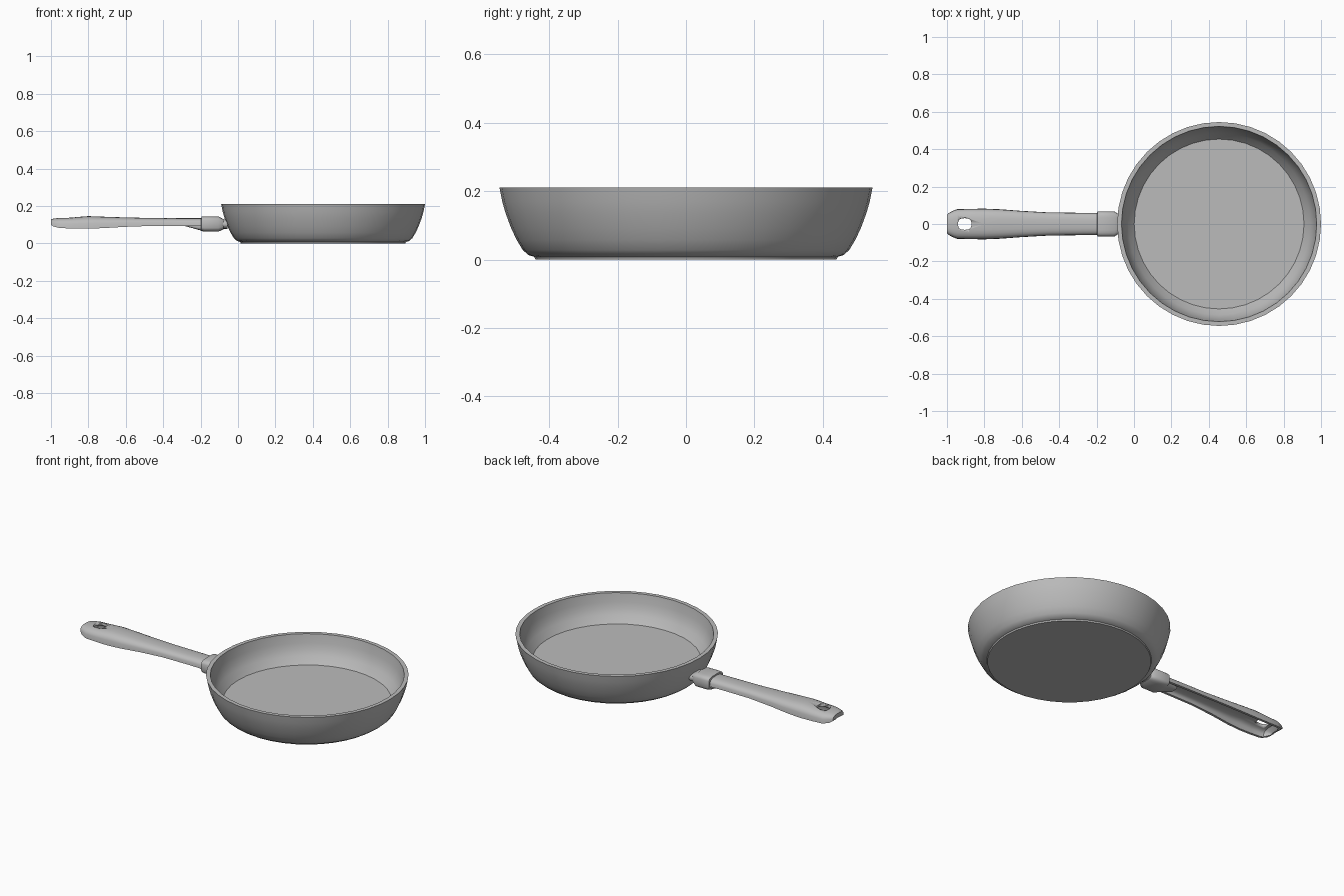
import bpy, bmesh, math

cube = bpy.data.objects.get("Cube")
if cube:
    bpy.data.objects.remove(cube, do_unlink=True)

steel = bpy.data.materials.new("grey metal")
steel.use_nodes = True
GREY = (0.5, 0.5, 0.5, 1)
steel.diffuse_color = GREY
steel.node_tree.nodes["Principled BSDF"].inputs["Base Color"].default_value = GREY


def finish(name, bm, angle=35):
    """Turn a bmesh into a smooth shaded object with sharp edges kept."""
    bmesh.ops.recalc_face_normals(bm, faces=bm.faces)
    mesh = bpy.data.meshes.new(name)
    bm.to_mesh(mesh)
    bm.free()
    mesh.materials.append(steel)
    obj = bpy.data.objects.new(name, mesh)
    bpy.context.collection.objects.link(obj)
    bpy.ops.object.select_all(action="DESELECT")
    obj.select_set(True)
    bpy.context.view_layer.objects.active = obj
    bpy.ops.object.shade_smooth_by_angle(angle=math.radians(angle))
    return obj


def loft(name, rings, angle=35):
    """Skin closed rings of equal length and cap both ends."""
    bm = bmesh.new()
    loops = [[bm.verts.new(p) for p in ring] for ring in rings]
    n = len(loops[0])
    for a, b in zip(loops, loops[1:]):
        for i in range(n):
            j = (i + 1) % n
            bm.faces.new((a[i], a[j], b[j], b[i]))
    bm.faces.new(loops[0])
    bm.faces.new(loops[-1])
    return finish(name, bm, angle)


def circle(r, z, n=40):
    turn = 2 * math.pi / n
    return [(0.455 + r * math.cos(i * turn), r * math.sin(i * turn), z) for i in range(n)]


def power(v, p):
    return math.copysign(abs(v) ** p, v)


def rounded(x, half, low, high, p=0.5, n=24):
    """Rounded rectangle across the handle axis."""
    mid, h = (low + high) / 2, (high - low) / 2
    angles = [2 * math.pi * i / n for i in range(n)]
    return [(x, half * power(math.cos(a), p), mid + h * power(math.sin(a), p)) for a in angles]


def arch(x, half, low, high, wall=0.014, n=12):
    """Hollow arch section, open underneath."""
    angles = [math.pi * i / n for i in range(n + 1)]

    def curve(w, top):
        return [(x, w * power(math.cos(a), 0.75), low + (top - low) * power(math.sin(a), 0.6))
                for a in angles]
    return curve(half, high) + curve(half - wall, high - wall)[::-1]


# Pan: outer wall, rim, inner wall and raised floor in one lathe profile (radius, height)
PAN = [(0.44, 0), (0.443, 0.008), (0.46, 0.013), (0.477, 0.028), (0.495, 0.058),
       (0.511, 0.092), (0.527, 0.135), (0.537, 0.17), (0.545, 0.21),
       (0.522, 0.21), (0.513, 0.16), (0.502, 0.125), (0.486, 0.095), (0.454, 0.056)]
loft("pan", [circle(r, z) for r, z in PAN])

# Handle: arched shell (x, half width, bottom, top, wall), nearly solid at the tip
HANDLE = [(-1.0, 0.05, 0.1, 0.128, 0.026), (-0.985, 0.062, 0.09, 0.133, 0.036),
          (-0.96, 0.074, 0.084, 0.136), (-0.945, 0.079, 0.082, 0.137),
          (-0.88, 0.081, 0.08, 0.14), (-0.8, 0.082, 0.079, 0.146), (-0.72, 0.079, 0.082, 0.143),
          (-0.6, 0.07, 0.089, 0.139), (-0.46, 0.062, 0.094, 0.136), (-0.3, 0.06, 0.094, 0.135),
          (-0.18, 0.059, 0.092, 0.135)]
handle = loft("handle", [arch(*s) for s in HANDLE])

# Hanging hole near the tip
bm = bmesh.new()
sides = 16
bottom = [bm.verts.new((-0.905 + 0.036 * power(math.cos(a), 0.7), 0.031 * power(math.sin(a), 0.7), 0))
          for a in (2 * math.pi * i / sides for i in range(sides))]
face = bm.faces.new(bottom)
top = bmesh.ops.extrude_face_region(bm, geom=[face])["geom"]
bmesh.ops.translate(bm, verts=[g for g in top if isinstance(g, bmesh.types.BMVert)], vec=(0, 0, 0.3))
cutter = finish("hole_cutter", bm)
cutter.hide_render = True
cut = handle.modifiers.new("hanging hole", "BOOLEAN")
cut.operation = "DIFFERENCE"
cut.solver = "EXACT"
cut.object = cutter
# Apply the cut so the helper can go
bpy.context.view_layer.objects.active = handle
bpy.ops.object.modifier_apply(modifier=cut.name)
bpy.data.objects.remove(cutter, do_unlink=True)

# Ferrule: collar with a sloping keel under the handle and a taper to the pan
loft("ferrule", [rounded(-0.28, 0.025, 0.092, 0.11), rounded(-0.198, 0.05, 0.069, 0.115),
                 rounded(-0.196, 0.066, 0.067, 0.143), rounded(-0.18, 0.067, 0.063, 0.145),
                 rounded(-0.105, 0.067, 0.063, 0.145), rounded(-0.078, 0.05, 0.076, 0.13)])

# Neck seated in the pan wall
loft("neck", [rounded(-0.085, 0.052, 0.078, 0.13, 0.8), rounded(-0.056, 0.052, 0.078, 0.126, 0.8)])
